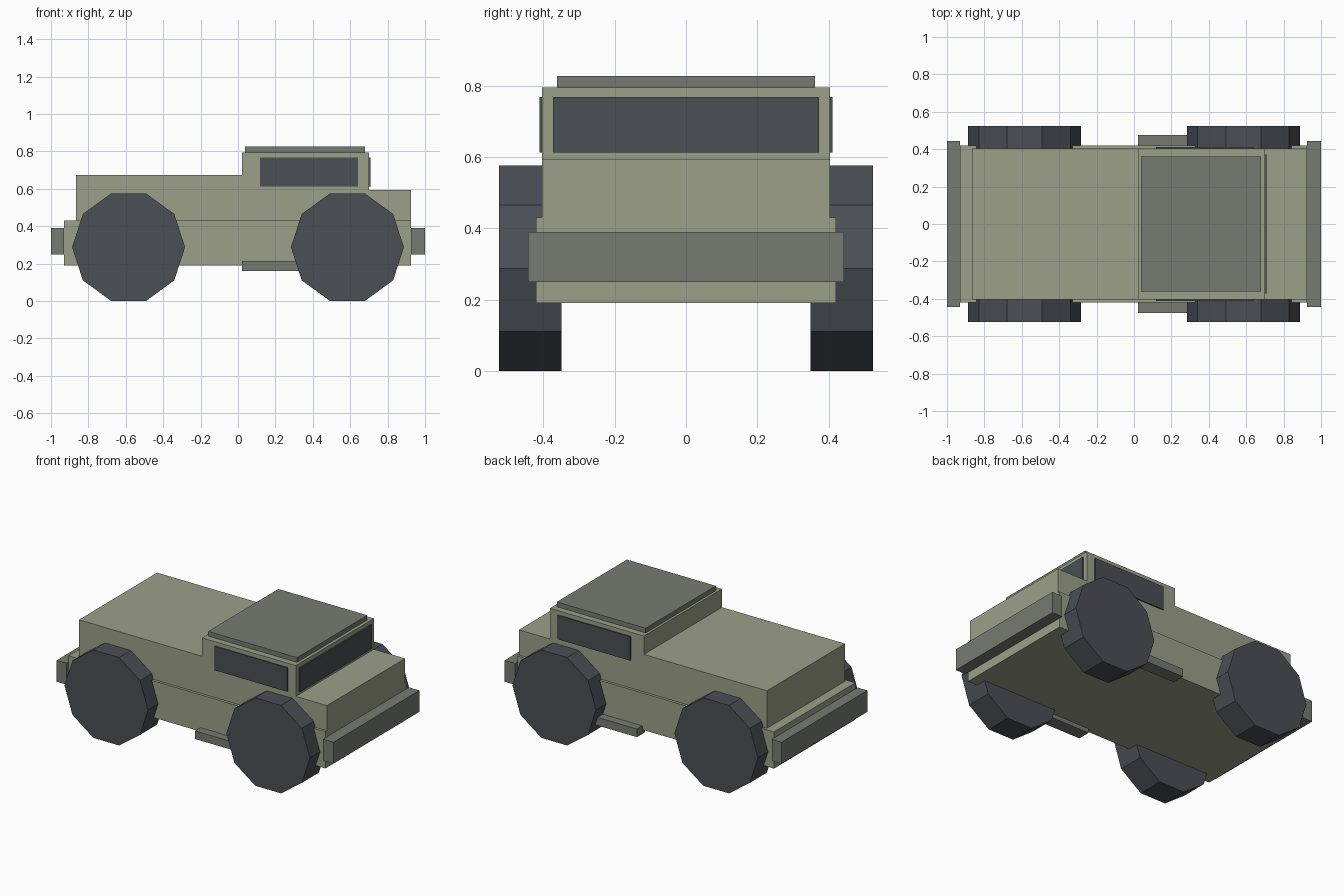
import bpy, bmesh, math
from mathutils import Matrix

cube = bpy.data.objects.get("Cube")
if cube:
    bpy.data.objects.remove(cube, do_unlink=True)


def material(name, rgb):
    m = bpy.data.materials.new(name)
    m.use_nodes = True
    m.diffuse_color = (*rgb, 1)
    m.node_tree.nodes["Principled BSDF"].inputs["Base Color"].default_value = (*rgb, 1)
    return m


OLIVE = material("olive_paint", (0.33, 0.35, 0.25))
GREY = material("grey_trim", (0.185, 0.195, 0.168))
DARK = material("dark_rubber_and_glass", (0.07, 0.077, 0.09))


def finish(name, bm, mat):
    mesh = bpy.data.meshes.new(name)
    bm.to_mesh(mesh)
    bm.free()
    mesh.materials.append(mat)
    obj = bpy.data.objects.new(name, mesh)
    bpy.context.collection.objects.link(obj)
    return obj


def box(name, x, y, z, mat):
    """Box spanning the (low, high) range given for each axis."""
    bm = bmesh.new()
    bmesh.ops.create_cube(bm, size=1)
    spans = (x, y, z)
    for v in bm.verts:
        v.co = [lo + (c + 0.5) * (hi - lo) for c, (lo, hi) in zip(v.co, spans)]
    return finish(name, bm, mat)


def wide(half):
    return (-half, half)


def wheel(name, x, y):
    """Ten-sided wheel resting flat on the ground."""
    bm = bmesh.new()
    bmesh.ops.create_cone(bm, cap_ends=True, segments=10, radius1=0.302,
                          radius2=0.302, depth=0.175)
    # Put a corner on the x axis so a flat side faces down
    corner = max(bm.verts, key=lambda v: v.co.x)
    turn = -math.atan2(corner.co.y, corner.co.x)
    bm.transform(Matrix.Translation((x, y, 0.288))
                 @ Matrix.Rotation(math.pi / 2, 4, "X")
                 @ Matrix.Rotation(turn, 4, "Z"))
    return finish(name, bm, DARK)


# Body
box("chassis", (-0.93, 0.925), wide(0.42), (0.19, 0.43), OLIVE)
box("cargo_body", (-0.867, 0.022), wide(0.403), (0.43, 0.675), OLIVE)
box("cab", (0.022, 0.70), wide(0.403), (0.43, 0.795), OLIVE)
box("hood", (0.70, 0.925), wide(0.403), (0.43, 0.594), OLIVE)
box("roof_panel", (0.038, 0.68), wide(0.362), (0.795, 0.826), GREY)

# Bumpers
box("front_bumper", (0.925, 1.0), wide(0.443), (0.25, 0.39), GREY)
box("rear_bumper", (-1.0, -0.93), wide(0.443), (0.25, 0.39), GREY)

# Glass
box("windshield", (0.70, 0.709), wide(0.372), (0.612, 0.768), DARK)

# Paired parts
for side, s in (("left", 1), ("right", -1)):
    box(f"{side}_window", (0.117, 0.642), sorted((s * 0.403, s * 0.411)), (0.612, 0.768), DARK)
    box(f"{side}_step", (0.022, 0.70), sorted((s * 0.39, s * 0.475)), (0.162, 0.215), GREY)
    for end, x in (("front", 0.585), ("rear", -0.585)):
        wheel(f"{end}_{side}_wheel", x, s * 0.4365)
